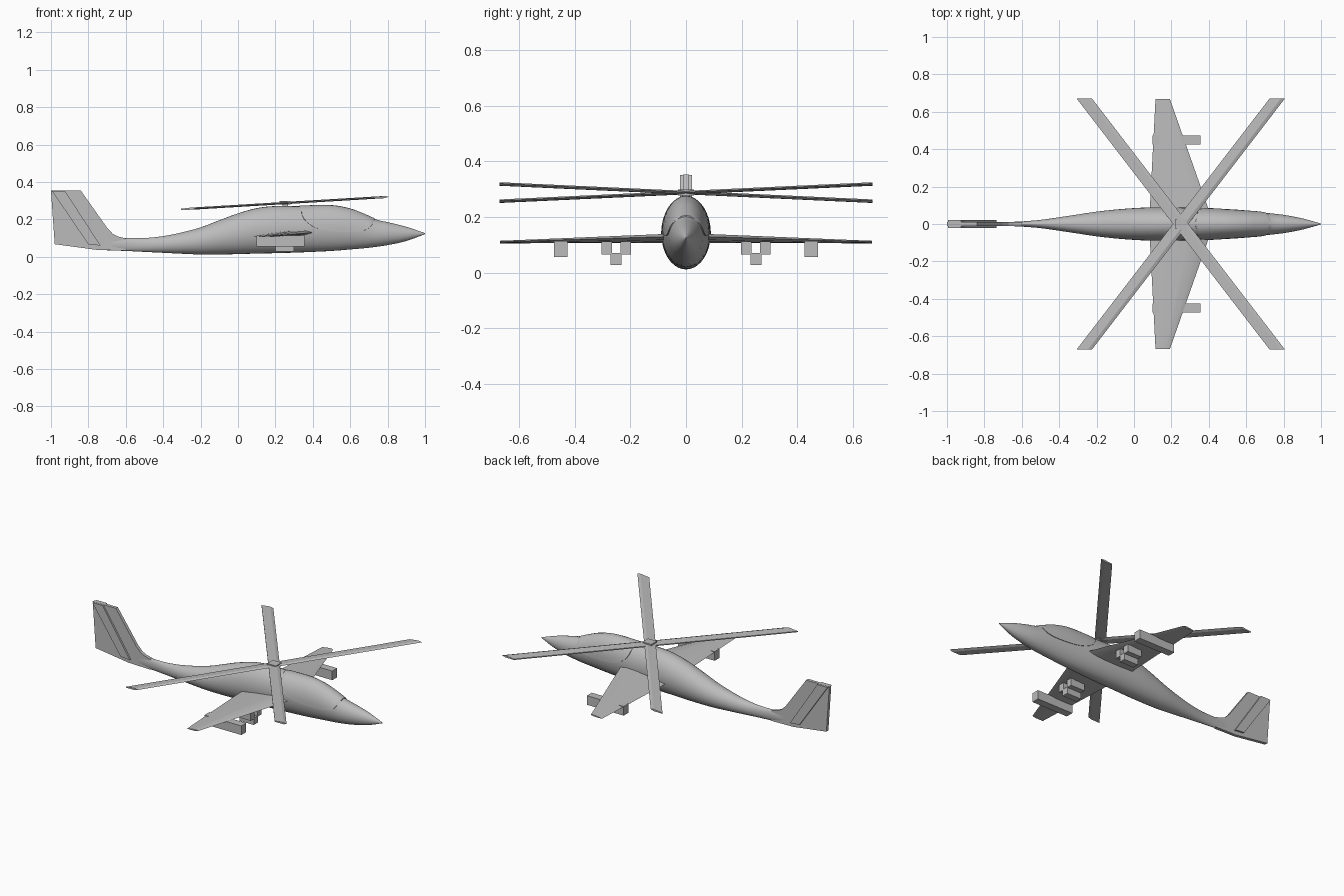
import bpy, bmesh, math
from mathutils import Vector

if "Cube" in bpy.data.objects:
    bpy.data.objects.remove(bpy.data.objects["Cube"])

grey = bpy.data.materials.new("plain grey")
grey.use_nodes = True
grey.diffuse_color = (0.5, 0.5, 0.5, 1)
grey.node_tree.nodes["Principled BSDF"].inputs["Base Color"].default_value = (0.5, 0.5, 0.5, 1)


def make(name, verts, faces, smooth=None):
    mesh = bpy.data.meshes.new(name)
    mesh.from_pydata([tuple(v) for v in verts], [], faces)
    bm = bmesh.new()
    bm.from_mesh(mesh)
    bmesh.ops.remove_doubles(bm, verts=bm.verts, dist=1e-5)
    bmesh.ops.recalc_face_normals(bm, faces=bm.faces)
    bm.to_mesh(mesh)
    bm.free()
    mesh.materials.append(grey)
    obj = bpy.data.objects.new(name, mesh)
    bpy.context.collection.objects.link(obj)
    if smooth:
        bpy.ops.object.select_all(action='DESELECT')
        obj.select_set(True)
        bpy.context.view_layer.objects.active = obj
        bpy.ops.object.shade_smooth_by_angle(angle=math.radians(smooth))
    return obj


def loft(name, rings, smooth=None):
    """Skin closed rings of equal length and cap both ends."""
    n = len(rings[0])
    verts = [p for r in rings for p in r]
    faces = [(i * n + j, i * n + (j + 1) % n, (i + 1) * n + (j + 1) % n, (i + 1) * n + j)
             for i in range(len(rings) - 1) for j in range(n)]
    faces += [tuple(range(n)), tuple(range((len(rings) - 1) * n, len(rings) * n))]
    return make(name, verts, faces, smooth)


def box(name, x0, x1, y0, y1, z0, z1):
    return loft(name, [[(x, y0, z0), (x, y1, z0), (x, y1, z1), (x, y0, z1)] for x in (x0, x1)])


def plate(name, outline, y0, y1):
    """Extrude an x-z outline sideways."""
    return loft(name, [[(x, y, z) for x, z in outline] for y in (y0, y1)])


def curve_at(table, x, col):
    """Smooth interpolation through table rows (x, ...)."""
    for i in range(len(table) - 1):
        a, b = table[i], table[i + 1]
        if x <= b[0] + 1e-9:
            p, q = table[max(i - 1, 0)], table[min(i + 2, len(table) - 1)]
            h = b[0] - a[0]
            t = (x - a[0]) / h
            m0 = (b[col] - p[col]) / (b[0] - p[0]) * h
            m1 = (q[col] - a[col]) / (q[0] - a[0]) * h
            return ((2*t**3 - 3*t*t + 1) * a[col] + (t**3 - 2*t*t + t) * m0
                    + (3*t*t - 2*t**3) * b[col] + (t**3 - t*t) * m1)
    return table[-1][col]


# Fuselage stations: x, top z, bottom z, half width
STATIONS = [(-0.74, 0.10, 0.036, 0.008), (-0.6, 0.100, 0.031, 0.014), (-0.5, 0.100, 0.026, 0.022),
            (-0.4, 0.110, 0.021, 0.036), (-0.3, 0.130, 0.016, 0.051), (-0.2, 0.157, 0.012, 0.066),
            (-0.1, 0.195, 0.012, 0.077), (0.0, 0.232, 0.014, 0.085), (0.1, 0.260, 0.017, 0.089),
            (0.2, 0.271, 0.019, 0.089), (0.33, 0.270, 0.023, 0.085), (0.5, 0.272, 0.031, 0.076),
            (0.6, 0.254, 0.039, 0.069), (0.68, 0.224, 0.046, 0.062), (0.74, 0.198, 0.053, 0.056),
            (0.8, 0.185, 0.062, 0.049), (0.9, 0.160, 0.084, 0.030), (1.0, 0.126, 0.121, 0.002)]


def hull_point(x, a, grow=0.0):
    top, bot, w = (curve_at(STATIONS, x, c) for c in (1, 2, 3))
    return (x, (w + grow) * math.sin(a), (top + bot) / 2 + ((top - bot) / 2 + grow) * math.cos(a))


xs = [-0.74 + 1.74 * i / 58 for i in range(59)]
loft("fuselage", [[hull_point(x, 2 * math.pi * j / 32) for j in range(32)] for x in xs], 40)

# Canopy: raised patch of the hull down to a curved sill: x, sill z
SILL = [(0.33, 0.268), (0.345, 0.215), (0.38, 0.175), (0.43, 0.150), (0.5, 0.136), (0.6, 0.133),
        (0.67, 0.140), (0.71, 0.160), (0.73, 0.198)]
rings = []
for i in range(33):
    x = 0.33 + 0.40 * i / 32
    top, bot = curve_at(STATIONS, x, 1), curve_at(STATIONS, x, 2)
    c = (curve_at(SILL, x, 1) - (top + bot) / 2) / ((top - bot) / 2)
    a = math.acos(max(-1, min(0.995, c)))
    arc = [a * (2 * k / 16 - 1) for k in range(17)]
    rings.append([hull_point(x, t, 0.004) for t in arc] + [hull_point(x, t, -0.003) for t in reversed(arc)])
loft("canopy", rings, 40)

# Tail fin with a slanted raised strip on each side
plate("tail_fin", [(-1, 0.353), (-0.84, 0.353), (-0.70, 0.155), (-0.67, 0.123), (-0.64, 0.108),
                   (-0.60, 0.098), (-0.60, 0.033), (-0.75, 0.036), (-0.98, 0.067)], -0.010, 0.010)
for side, name in ((1, "left"), (-1, "right")):
    plate(name + "_fin_strip", [(-0.995, 0.352), (-0.925, 0.352), (-0.735, 0.060), (-0.800, 0.066)],
          side * 0.008, side * 0.021)

# Stub wings: y, trailing x, leading x, mid z, half thickness
AIRFOIL = [(0, 0), (0.3, 0.65), (0.65, 1), (0.88, 0.75), (1, 0),
           (0.88, -0.55), (0.65, -0.75), (0.3, -0.5)]
for side, name in ((1, "left"), (-1, "right")):
    rings = []
    for y, x0, x1, z, t in ((0.03, 0.085, 0.42, 0.120, 0.018), (0.09, 0.085, 0.395, 0.119, 0.016),
                            (0.668, 0.115, 0.192, 0.109, 0.005)):
        rings.append([(x0 + (x1 - x0) * u, side * y, z + t * v + 0.02 * (u - 0.5) * (x1 - x0) / 0.31)
                      for u, v in AIRFOIL])
    loft(name + "_wing", rings, 30)
    # Weapon pods and racks under the wing
    for part, x0, x1, y0, y1, z0, z1 in (("outer_pod", 0.10, 0.355, 0.426, 0.474, 0.056, 0.113),
                                         ("rack_outboard", 0.20, 0.30, 0.266, 0.304, 0.065, 0.112),
                                         ("rack_inboard", 0.20, 0.30, 0.198, 0.236, 0.065, 0.112),
                                         ("rack_lower", 0.20, 0.30, 0.232, 0.272, 0.027, 0.070)):
        box(name + "_" + part, x0, x1, *sorted((side * y0, side * y1)), z0, z1)

# Rotor: two crossed blade pairs on a forward-tilted disc
def disc_z(x):
    return 0.287 + 0.060 * (x - 0.25)


for sign, name in ((1, "rotor_blades_a"), (-1, "rotor_blades_b")):
    rings = []
    for y in (-0.67, 0.67):
        xc = 0.25 + sign * 0.515 * y / 0.67
        rings.append([(xc + dx, y, disc_z(xc + dx) + dz) for dx, dz in
                      ((-0.041, -0.003), (0.02, -0.006), (0.041, 0), (0.02, 0.006), (-0.041, 0.003))])
    loft(name, rings)
box("rotor_hub", 0.222, 0.282, -0.028, 0.028, 0.278, 0.299)
box("rotor_mast", 0.238, 0.266, -0.014, 0.014, 0.25, 0.285)
